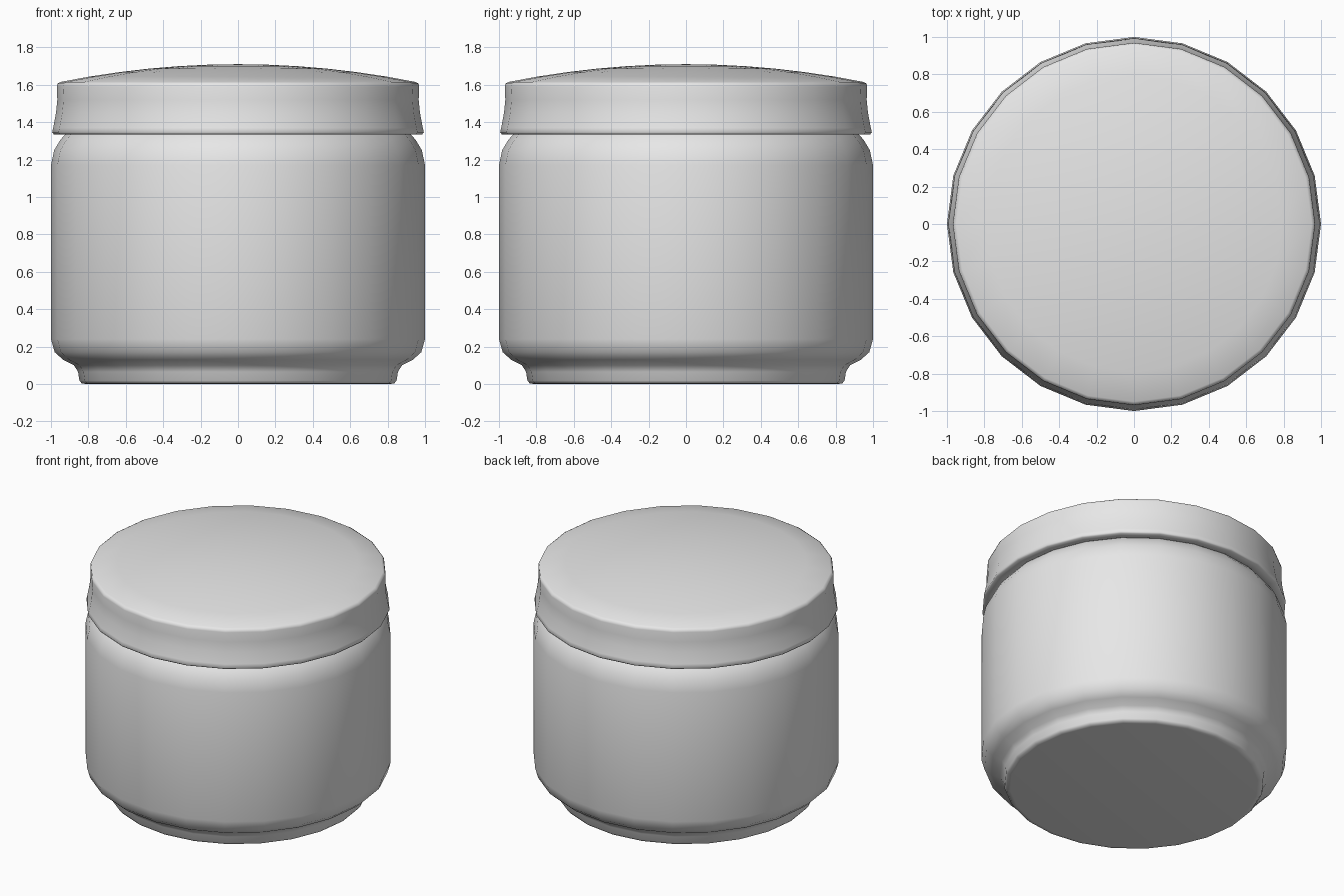
import bpy
import bmesh
import math

cube = bpy.data.objects.get("Cube")
if cube:
    bpy.data.objects.remove(cube, do_unlink=True)

SIDES = 24

# One plain grey for the whole jar
grey = bpy.data.materials.new("light_grey")
grey.use_nodes = True
colour = (0.8, 0.8, 0.8, 1)
grey.diffuse_color = colour
grey.node_tree.nodes["Principled BSDF"].inputs["Base Color"].default_value = colour


def lathe(name, profile, angle):
    """Revolve a (radius, height) profile around z and shade it."""
    bm = bmesh.new()
    verts = [bm.verts.new((r, 0, z)) for r, z in profile]
    edges = [bm.edges.new(pair) for pair in zip(verts, verts[1:])]
    bmesh.ops.spin(bm, geom=verts + edges, axis=(0, 0, 1), cent=(0, 0, 0),
                   angle=math.tau, steps=SIDES, use_merge=True)
    bmesh.ops.remove_doubles(bm, verts=bm.verts, dist=0.0005)
    bmesh.ops.recalc_face_normals(bm, faces=bm.faces)
    mesh = bpy.data.meshes.new(name)
    bm.to_mesh(mesh)
    bm.free()
    mesh.materials.append(grey)
    obj = bpy.data.objects.new(name, mesh)
    bpy.context.collection.objects.link(obj)
    bpy.ops.object.select_all(action='DESELECT')
    obj.select_set(True)
    bpy.context.view_layer.objects.active = obj
    bpy.ops.object.shade_smooth_by_angle(angle=math.radians(angle))
    return obj


# Body: stepped foot, straight wall, rounded shoulder, neck hidden in the lid
lathe("jar_body", [
    (0, 0), (0.81, 0), (0.835, 0.003), (0.848, 0.018),
    (0.855, 0.065), (0.877, 0.1), (0.935, 0.13), (0.98, 0.17), (1, 0.24),
    (1, 1.17), (0.983, 1.25), (0.95, 1.305), (0.915, 1.345), (0.88, 1.37),
    (0.88, 1.55), (0, 1.55)], 60)

# Lid: shallow dome, soft rim and a slightly flared skirt
dome = [(0.95 * i / 6, 1.71 - 0.095 * (i / 6) ** 2) for i in range(7)]
lathe("jar_lid", dome + [
    (0.965, 1.606), (0.969, 1.59), (0.966, 1.52), (0.973, 1.45), (0.988, 1.37),
    (0.994, 1.345), (0.985, 1.335), (0.93, 1.335), (0.9, 1.35),
    (0.9, 1.57), (0, 1.57)], 60)
